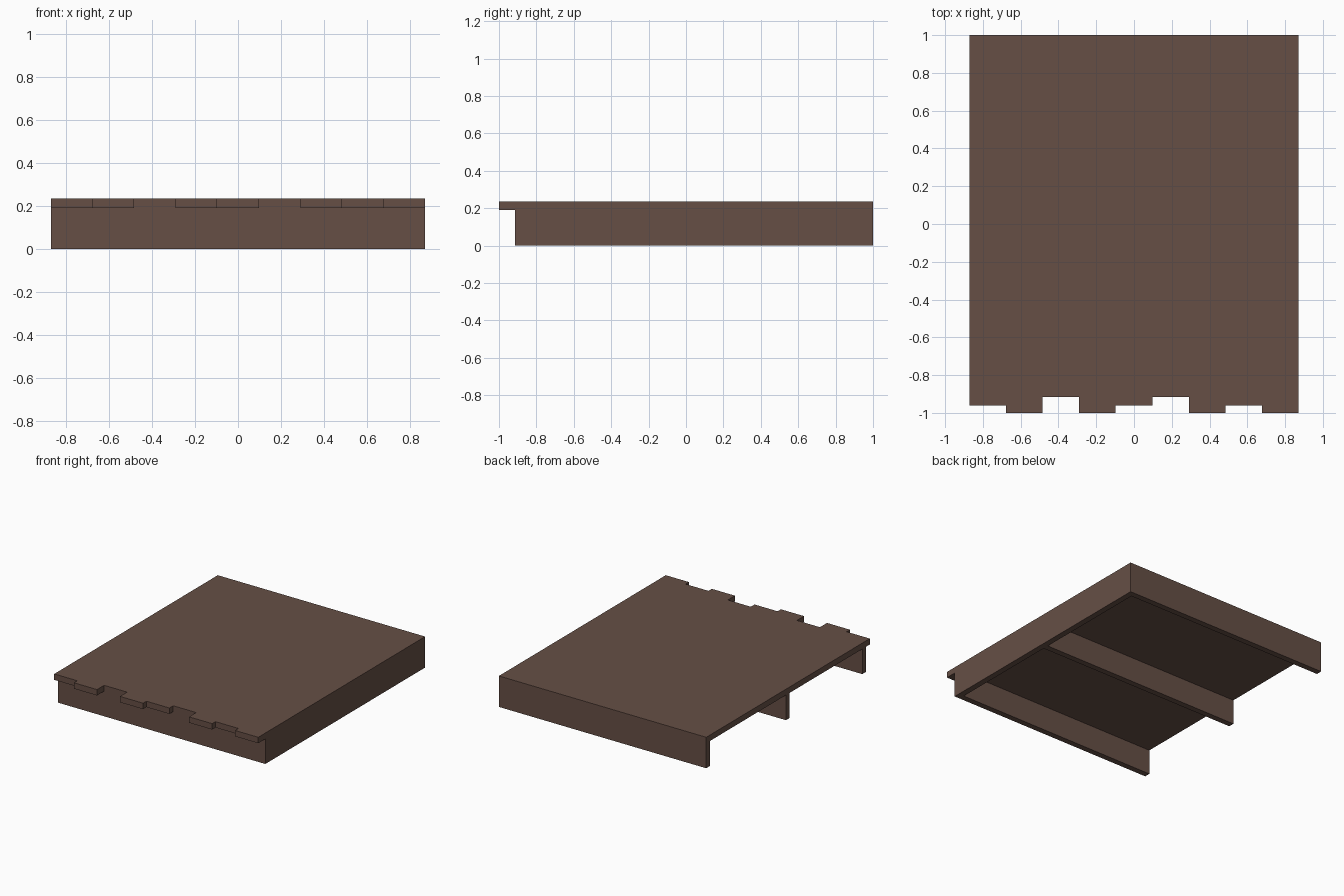
import bpy, bmesh

if "Cube" in bpy.data.objects:
    bpy.data.objects.remove(bpy.data.objects["Cube"])

# Single weathered wood colour
wood = bpy.data.materials.new("dark wood")
wood.diffuse_color = (0.133, 0.078, 0.060, 1.0)
wood.use_nodes = True
wood.node_tree.nodes["Principled BSDF"].inputs["Base Color"].default_value = wood.diffuse_color

HALF_W, FRONT, BACK = 0.87, -0.915, 1.0
DECK_Z, TOP_Z, T = 0.19, 0.235, 0.045


def finish(name, bm):
    bmesh.ops.recalc_face_normals(bm, faces=bm.faces)
    mesh = bpy.data.meshes.new(name)
    bm.to_mesh(mesh)
    bm.free()
    mesh.materials.append(wood)
    obj = bpy.data.objects.new(name, mesh)
    bpy.context.collection.objects.link(obj)


def prism(name, outline, z0, z1):
    bm = bmesh.new()
    face = bm.faces.new([bm.verts.new((x, y, z0)) for x, y in outline])
    ext = bmesh.ops.extrude_face_region(bm, geom=[face])
    verts = [g for g in ext["geom"] if isinstance(g, bmesh.types.BMVert)]
    bmesh.ops.translate(bm, verts=verts, vec=(0, 0, z1 - z0))
    finish(name, bm)


def board(name, x0, x1, y0, y1):
    prism(name, [(x0, y0), (x1, y0), (x1, y1), (x0, y1)], 0, DECK_Z)


# Deck: one slab with nine uneven plank ends along the front
ends = [-0.96, -1.0, FRONT, -1.0, -0.96, FRONT, -1.0, -0.96, -1.0]
step = 2 * HALF_W / len(ends)
outline = []
for i, y in enumerate(ends):
    outline += [(-HALF_W + i * step, y), (-HALF_W + (i + 1) * step, y)]
outline += [(HALF_W, BACK), (-HALF_W, BACK)]
prism("deck", outline, DECK_Z, TOP_Z)

# Side board on the right only; the left side stays open
board("side_board", HALF_W - T, HALF_W, FRONT, BACK)

# Cross beams at front, middle and back
for name, y in (("front_beam", FRONT), ("middle_beam", 0.0), ("back_beam", BACK - T)):
    board(name, -HALF_W, HALF_W - T, y, y + T)
